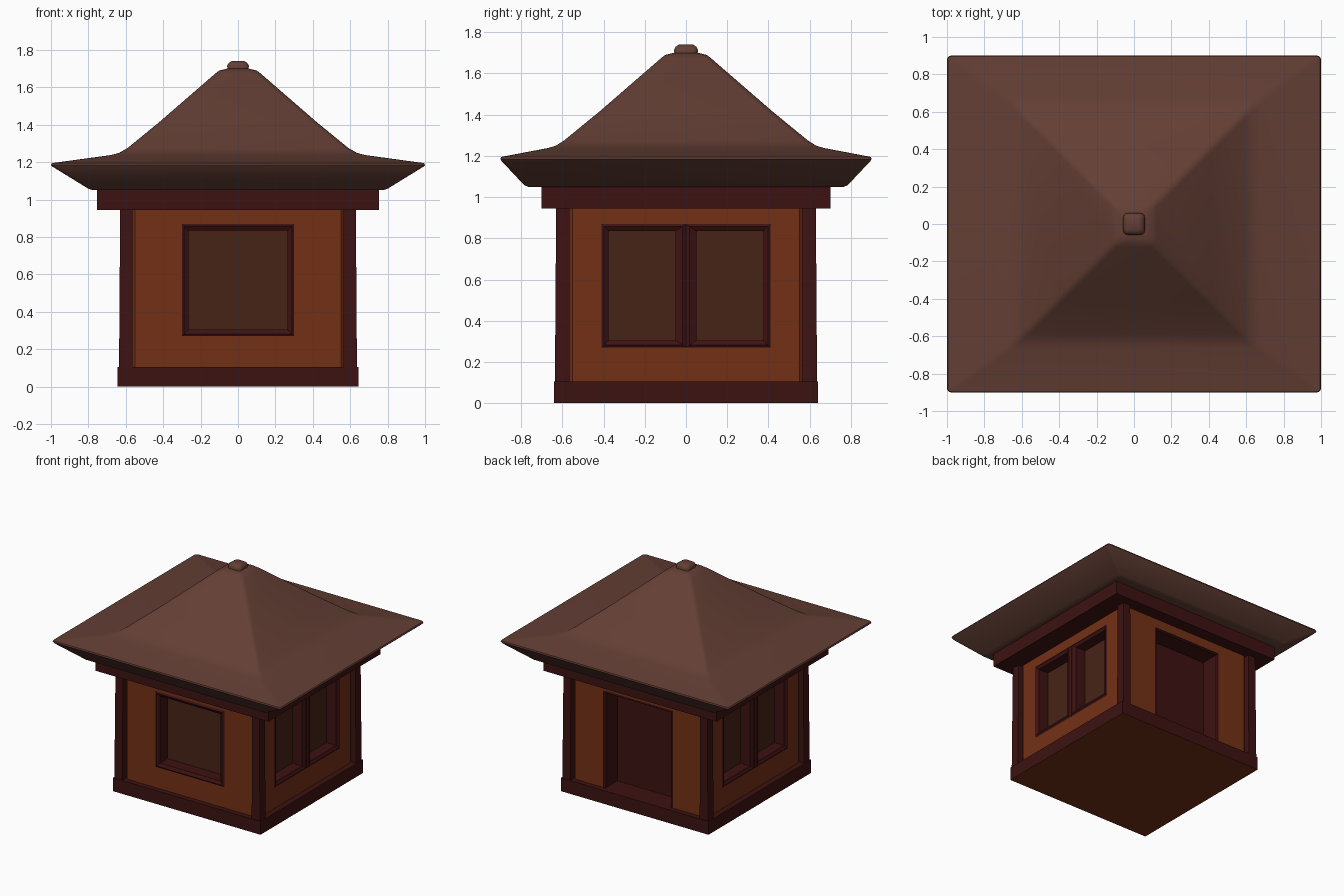
import bpy, bmesh
from math import pi, cos, sin
from mathutils import Matrix

if "Cube" in bpy.data.objects:
    bpy.data.objects.remove(bpy.data.objects["Cube"])


def material(name, rgb):
    m = bpy.data.materials.new(name)
    m.diffuse_color = (*rgb, 1)
    m.use_nodes = True
    m.node_tree.nodes["Principled BSDF"].inputs["Base Color"].default_value = m.diffuse_color
    return m


ROOF = material("roof_brown", (0.125, 0.049, 0.035))
WALL = material("wall_orange", (0.175, 0.030, 0.008))
TRIM = material("dark_red_trim", (0.048, 0.006, 0.006))
PANE = material("window_brown", (0.062, 0.017, 0.008))


def finish(name, bm, mats, smooth=False):
    me = bpy.data.meshes.new(name)
    bm.to_mesh(me)
    bm.free()
    for m in mats:
        me.materials.append(m)
    ob = bpy.data.objects.new(name, me)
    bpy.context.collection.objects.link(ob)
    if smooth:
        bpy.ops.object.select_all(action='DESELECT')
        ob.select_set(True)
        bpy.context.view_layer.objects.active = ob
        bpy.ops.object.shade_smooth_by_angle(angle=0.7)
    return ob


def box(name, x0, x1, y0, y1, z0, z1, mats):
    bm = bmesh.new()
    bmesh.ops.create_cube(bm, size=1)
    for v in bm.verts:
        v.co = ((x0 + x1) / 2 + v.co.x * (x1 - x0),
                (y0 + y1) / 2 + v.co.y * (y1 - y0),
                (z0 + z1) / 2 + v.co.z * (z1 - z0))
    if len(mats) > 1:  # second material goes on the underside
        bm.normal_update()
        for f in bm.faces:
            f.material_index = int(f.normal.z < -0.5)
    return finish(name, bm, mats)


def loft(name, rings, mat):
    """Stack rounded rectangles (half x, half y, z, corner radius) and cap both ends."""
    bm = bmesh.new()
    loops = []
    for hx, hy, z, r in rings:
        loop = []
        for k, (sx, sy) in enumerate([(1, 1), (-1, 1), (-1, -1), (1, -1)]):
            for j in range(4):
                a = pi / 2 * (k + j / 3)
                loop.append(bm.verts.new((sx * (hx - r) + r * cos(a),
                                          sy * (hy - r) + r * sin(a), z)))
        loops.append(loop)
    n = len(loops[0])
    for a, b in zip(loops, loops[1:]):
        for i in range(n):
            bm.faces.new((a[i], a[(i + 1) % n], b[(i + 1) % n], b[i]))
    bm.faces.new(loops[0][::-1])
    bm.faces.new(loops[-1])
    return finish(name, bm, [mat], smooth=True)


def nested(name, rects, mats, turn, cap=True):
    """Join rectangles (u0, u1, z0, z1, y) in sequence, then turn onto one side."""
    bm = bmesh.new()
    loops = [[bm.verts.new(p) for p in ((u0, y, z0), (u1, y, z0), (u1, y, z1), (u0, y, z1))]
             for u0, u1, z0, z1, y in rects]
    for a, b in zip(loops, loops[1:]):
        for i in range(4):
            j = (i + 1) % 4
            f = bm.faces.new((a[i], a[j], b[j], b[i]))
            if f.calc_area() < 1e-7:
                bm.faces.remove(f)
    if cap:
        bm.faces.new(loops[-1]).material_index = len(mats) - 1
    bm.transform(Matrix.Rotation(turn * pi / 2, 4, 'Z'))
    return finish(name, bm, mats)


def opening(name, u0, u1, z0, z1, left, right, bottom, top, depth, mats, turn):
    """Frame with bevelled lip, deep reveal and a panel at the back."""
    inner = (u0 + left, u1 - right, z0 + bottom, z1 - top)
    mid = (u0 + left * .35, u1 - right * .35, z0 + bottom * .35, z1 - top * .35)
    nested(name, [(u0, u1, z0, z1, -0.60), (*mid, -0.608),
                  (*inner, -0.595), (*inner, -0.60 + depth)], mats, turn)


# Base, corner posts and top beam
box("base", -0.645, 0.645, -0.64, 0.64, 0, 0.105, [TRIM, WALL])
for sx, nx in ((-1, "left"), (1, "right")):
    for sy, ny in ((-1, "front"), (1, "back")):
        xs = sorted((sx * 0.565, sx * 0.63))
        ys = sorted((sy * 0.565, sy * 0.63))
        post = box(f"{ny}_{nx}_post", *xs, *ys, 0.1, 0.96, [TRIM])
        # feet flare slightly
        for v in post.data.vertices:
            if v.co.z < 0.5:
                if abs(v.co.x) > 0.6:
                    v.co.x += sx * 0.006
                if abs(v.co.y) > 0.6:
                    v.co.y += sy * 0.006
box("top_beam", -0.755, 0.755, -0.70, 0.70, 0.945, 1.055, [TRIM])

# Walls with a window in front, paired windows on both sides, doorway behind
holes = {0: ("front", 0.30, 0.27), 1: ("right", 0.41, 0.27),
         2: ("back", 0.30, 0.10), 3: ("left", 0.41, 0.27)}
for turn, (side, half, low) in holes.items():
    nested(f"{side}_wall", [(-0.575, 0.575, 0.10, 0.95, -0.575),
                            (-0.55, 0.55, 0.10, 0.95, -0.60),
                            (-half, half, low, 0.87, -0.60)], [WALL], turn, cap=False)
    if side == "front":
        opening("front_window", -half, half, low, 0.87, .035, .035, .035, .035,
                0.10, [TRIM, PANE], turn)
    elif side == "back":
        opening("doorway", -half, half, low, 0.87, .015, .015, 0, .015,
                0.15, [TRIM], turn)
    else:
        opening(f"{side}_window_a", -half, 0, low, 0.87, .035, .05, .035, .035,
                0.09, [TRIM, PANE], turn)
        opening(f"{side}_window_b", 0, half, low, 0.87, .05, .035, .035, .035,
                0.09, [TRIM, PANE], turn)

# Flared hip roof with closed soffit
loft("roof", [(0.775, 0.765, 1.05, .02), (0.80, 0.785, 1.058, .02),
              (0.99, 0.895, 1.175, .02), (1.0, 0.90, 1.185, .02),
              (0.995, 0.897, 1.195, .02), (0.68, 0.67, 1.238, .03),
              (0.635, 0.63, 1.25, .03), (0.59, 0.59, 1.276, .03),
              (0.42, 0.42, 1.415, .03), (0.12, 0.12, 1.675, .03),
              (0.10, 0.10, 1.69, .035), (0.06, 0.06, 1.70, .03)], ROOF)

# Finial knob
loft("roof_knob", [(0.056, 0.056, 1.69, .025), (0.058, 0.058, 1.715, .025),
                   (0.05, 0.05, 1.73, .022), (0.035, 0.035, 1.74, .02)], ROOF)
